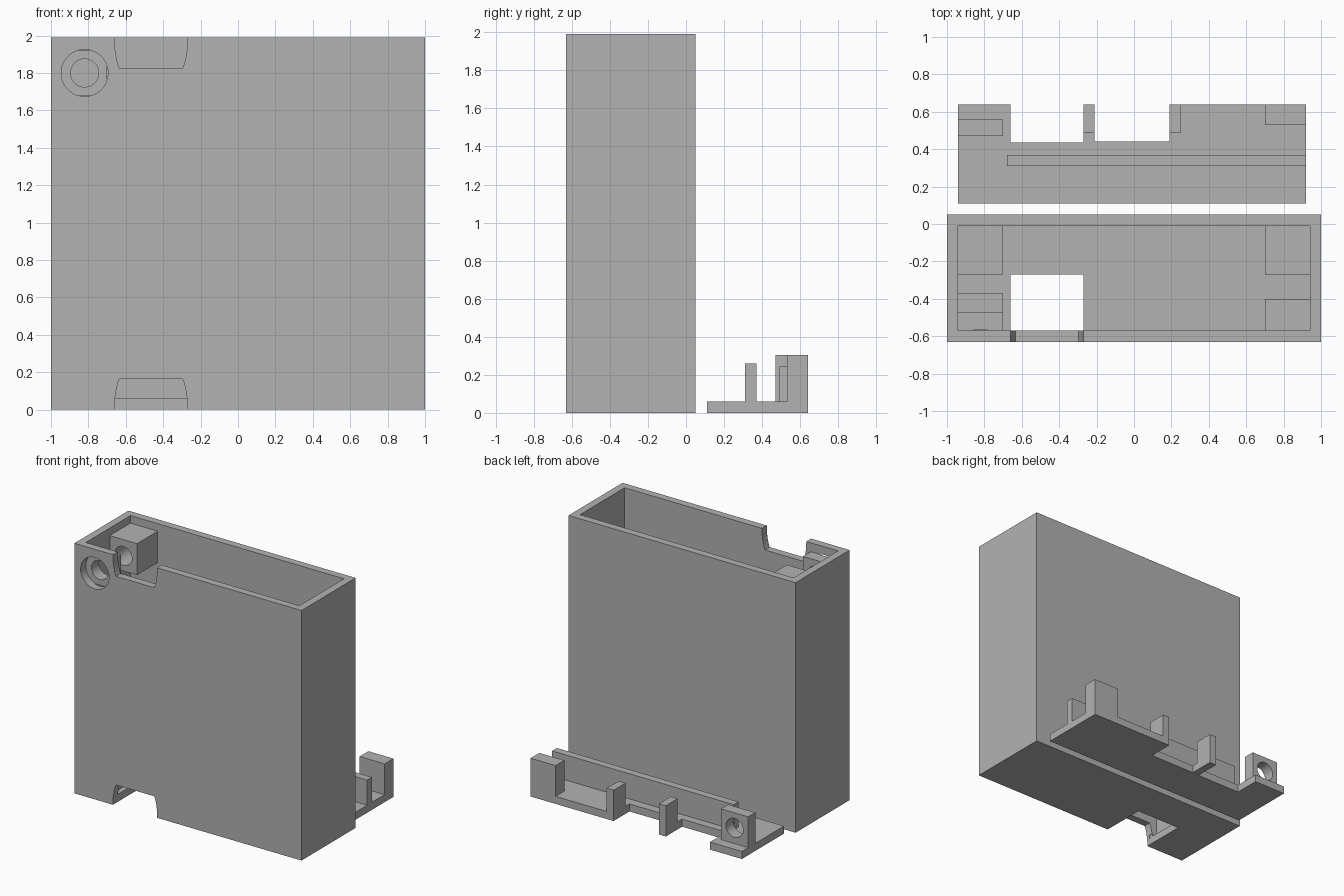
import bpy, bmesh, math
from mathutils import Matrix

cube = bpy.data.objects.get("Cube")
if cube:
    bpy.data.objects.remove(cube, do_unlink=True)

grey = bpy.data.materials.new("plain grey")
grey.use_nodes = True
grey.diffuse_color = (0.448, 0.448, 0.448, 1)
grey.node_tree.nodes["Principled BSDF"].inputs["Base Color"].default_value = grey.diffuse_color


def add_object(name, bm):
    bmesh.ops.recalc_face_normals(bm, faces=bm.faces)
    mesh = bpy.data.meshes.new(name)
    bm.to_mesh(mesh)
    bm.free()
    mesh.materials.append(grey)
    obj = bpy.data.objects.new(name, mesh)
    bpy.context.collection.objects.link(obj)
    return obj


def block(name, x, y, z):
    """Box from (min, max) pairs."""
    bm = bmesh.new()
    bmesh.ops.create_cube(bm, size=1)
    for v in bm.verts:
        for i, (low, high) in enumerate((x, y, z)):
            v.co[i] = high if v.co[i] > 0 else low
    return add_object(name, bm)


def rod(name, x, z, radius, y):
    """Cylinder lying along y."""
    bm = bmesh.new()
    place = Matrix.Translation((x, sum(y) / 2, z)) @ Matrix.Rotation(math.pi / 2, 4, "X")
    bmesh.ops.create_cone(bm, cap_ends=True, segments=64, radius1=radius,
                          radius2=radius, depth=y[1] - y[0], matrix=place)
    return add_object(name, bm)


def prism(name, outline, y):
    """Outline in x and z, pushed along y."""
    bm = bmesh.new()
    face = bm.faces.new([bm.verts.new((px, y[0], pz)) for px, pz in outline])
    pushed = bmesh.ops.extrude_face_region(bm, geom=[face])["geom"]
    for v in pushed:
        if isinstance(v, bmesh.types.BMVert):
            v.co.y = y[1]
    return add_object(name, bm)


def combine(target, operation, *tools):
    """Apply each tool to the target, then discard it."""
    bpy.context.view_layer.objects.active = target
    for tool in tools:
        mod = target.modifiers.new("shape", "BOOLEAN")
        mod.operation, mod.solver, mod.object = operation, "EXACT", tool
        bpy.ops.object.modifier_apply(modifier=mod.name)
        bpy.data.objects.remove(tool, do_unlink=True)


def smooth(obj):
    bpy.ops.object.select_all(action="DESELECT")
    obj.select_set(True)
    bpy.context.view_layer.objects.active = obj
    bpy.ops.object.shade_smooth_by_angle(angle=math.radians(30))


# Open-topped case
TOP, FLOOR = 1.99, 0.06
SCREW_X, SCREW_Z = -0.82, 1.80
case = block("case", (-1, 1), (-0.63, 0.05), (0, TOP))
combine(case, "DIFFERENCE", block("cavity", (-0.94, 0.94), (-0.57, -0.01), (FLOOR, 2.2)))

# Screw bosses near the rim and board posts on the floor
left, right = (-0.96, -0.70), (0.70, 0.96)
combine(case, "UNION",
        block("front_boss", left, (-0.59, -0.47), (1.68, 1.92)),
        block("back_boss", left, (-0.27, 0.01), (1.68, 1.93)),
        block("front_post_a", left, (-0.59, -0.37), (0.04, 0.30)),
        block("front_post_b", right, (-0.59, -0.40), (0.04, 0.30)),
        block("back_post_a", left, (-0.27, 0.01), (0.04, 0.30)),
        block("back_post_b", right, (-0.27, 0.01), (0.04, 0.30)))

# Curved cable notches, top and bottom of the front wall
half = [(0.195, -0.1), (0.195, 0), (0.194, 0.05), (0.187, 0.10), (0.178, 0.14), (0.168, 0.165)]
shape = half + [(-px, pz) for px, pz in reversed(half)]
for name, flip in (("bottom_notch", False), ("top_notch", True)):
    outline = [(px - 0.465, TOP - pz if flip else pz) for px, pz in shape]
    combine(case, "DIFFERENCE", prism(name, outline, (-0.7, -0.56)))

# Floor opening and countersunk screw hole
combine(case, "DIFFERENCE",
        block("floor_opening", (-0.66, -0.27), (-0.60, -0.27), (-0.1, 0.08)),
        rod("screw_head", SCREW_X, SCREW_Z, 0.125, (-0.7, -0.565)),
        rod("screw_shaft", SCREW_X, SCREW_Z, 0.075, (-0.6, -0.10)))
smooth(case)

# Separate lid lying behind the case
lid = block("lid", (-0.94, 0.92), (0.11, 0.64), (0, FLOOR))
combine(lid, "DIFFERENCE",
        block("wide_slot_a", (-0.66, -0.27), (0.435, 0.8), (-0.1, 0.2)),
        block("wide_slot_b", (-0.21, 0.19), (0.44, 0.8), (-0.1, 0.2)))
combine(lid, "UNION",
        block("rib", (-0.68, 0.92), (0.31, 0.37), (0.03, 0.26)),
        block("small_post_a", (-0.27, -0.21), (0.49, 0.64), (0.03, 0.245)),
        block("small_post_b", (0.19, 0.25), (0.49, 0.64), (0.03, 0.245)),
        block("corner_lug", (0.70, 0.92), (0.53, 0.64), (0.03, 0.305)),
        block("screw_lug", (-0.94, -0.70), (0.47, 0.56), (0.03, 0.305)))
combine(lid, "DIFFERENCE", rod("lug_hole", SCREW_X, 0.185, 0.075, (0.4, 0.62)))
smooth(lid)
